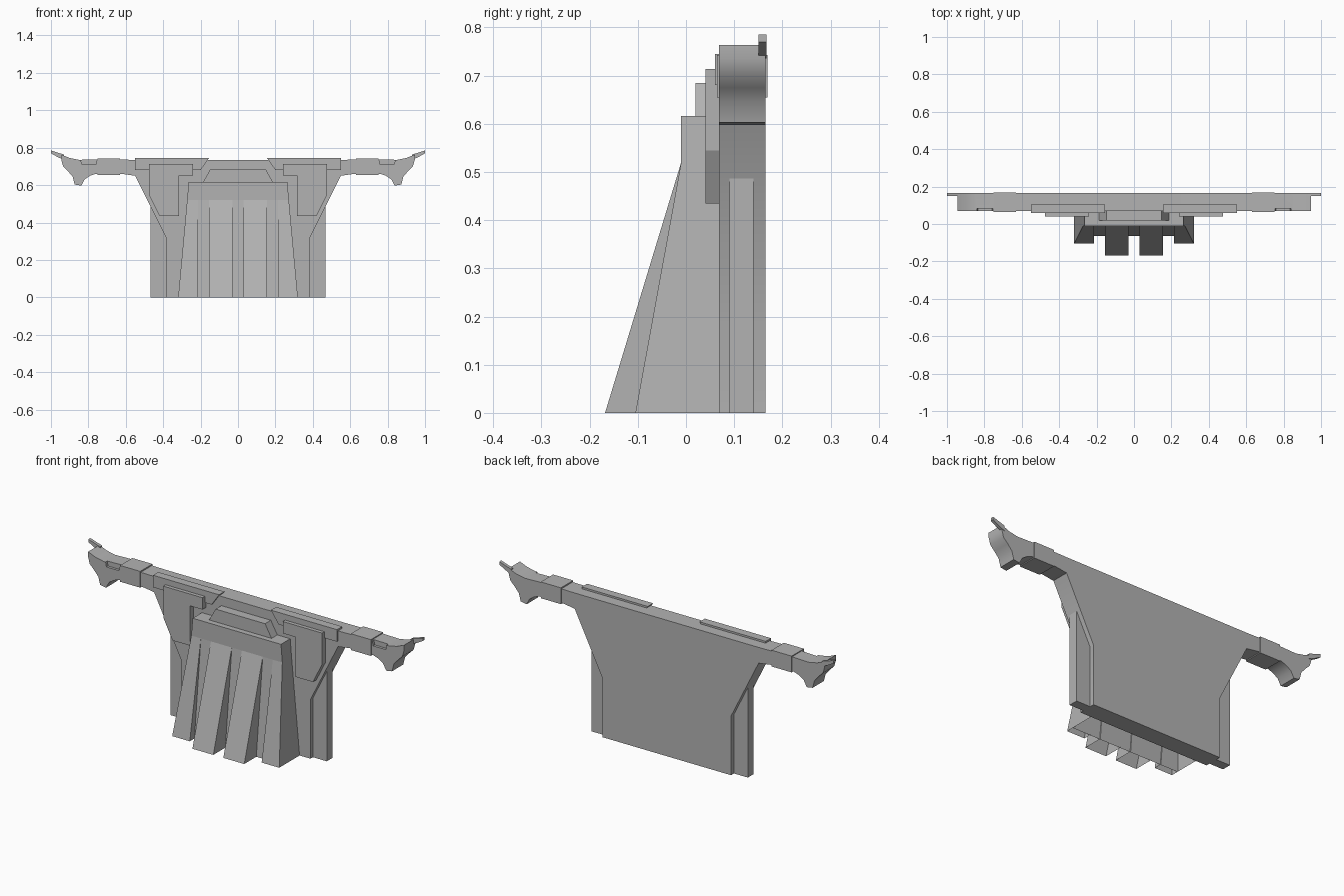
import bpy, bmesh, math

cube = bpy.data.objects.get("Cube")
if cube:
    bpy.data.objects.remove(cube)

grey = bpy.data.materials.new("stone_grey")
grey.use_nodes = True
tone = (0.45, 0.45, 0.45, 1)
grey.diffuse_color = tone
grey.node_tree.nodes["Principled BSDF"].inputs["Base Color"].default_value = tone


def finish(name, bm, smooth=False):
    bmesh.ops.recalc_face_normals(bm, faces=bm.faces)
    mesh = bpy.data.meshes.new(name)
    bm.to_mesh(mesh)
    bm.free()
    mesh.materials.append(grey)
    ob = bpy.data.objects.new(name, mesh)
    bpy.context.collection.objects.link(ob)
    if smooth:
        bpy.ops.object.select_all(action='DESELECT')
        bpy.context.view_layer.objects.active = ob
        ob.select_set(True)
        bpy.ops.object.shade_smooth_by_angle(angle=math.radians(30))
    return ob


def loft(name, rings, smooth=False, open_start=False):
    """Skin a list of equal-length point rings and cap the ends."""
    bm = bmesh.new()
    vs = [[bm.verts.new(p) for p in ring] for ring in rings]
    n = len(rings[0])
    for a, b in zip(vs, vs[1:]):
        for i in range(n):
            j = (i + 1) % n
            bm.faces.new((a[i], a[j], b[j], b[i]))
    if not open_start:
        bm.faces.new(vs[0])
    bm.faces.new(vs[-1])
    return finish(name, bm, smooth)


def prism(name, outline, y0, y1, smooth=False):
    """Extrude an x-z outline from y0 to y1."""
    return loft(name, [[(x, y, z) for x, z in outline] for y in (y0, y1)], smooth)


def pair(name, outline, y0, y1, smooth=False):
    return [prism(side + name, [(s * x, z) for x, z in outline], y0, y1, smooth)
            for s, side in ((1, "left_"), (-1, "right_"))]


def mirrored(half):
    return half + [(-x, z) for x, z in reversed(half)]


FRONT, BACK = 0.066, 0.165

# Main slab with its flared shoulders and outstretched wings
half = [(0.385, 0), (0.385, 0.32), (0.55, 0.65), (0.62, 0.66), (0.76, 0.66),
        (0.79, 0.65), (0.82, 0.63), (0.838, 0.597), (0.873, 0.603), (0.884, 0.645),
        (0.91, 0.675), (0.935, 0.70), (0.945, 0.735), (0.945, 0.763), (0.90, 0.745),
        (0.85, 0.735), (0.75, 0.738), (0.55, 0.735)]
slab = prism("main_slab", mirrored(half), FRONT + 0.003, BACK, True)

# Shallow notches in the wing fronts
notch = [(0.745, 0.78), (0.85, 0.78), (0.835, 0.71), (0.76, 0.71)]
for cutter in pair("notch_cutter", notch, 0.03, 0.083):
    cutter.hide_render = True
    mod = slab.modifiers.new("notch", 'BOOLEAN')
    mod.object = cutter
    mod.solver = 'EXACT'
    bpy.context.view_layer.objects.active = slab
    bpy.ops.object.modifier_apply(modifier=mod.name)
    bpy.data.objects.remove(cutter)

# Bands around the wings, upswept tips, shoulder strips and hanging panels
pair("wing_band", [(0.63, 0.655), (0.75, 0.655), (0.75, 0.743), (0.63, 0.743)], 0.064, 0.169)
pair("wing_tip", [(0.93, 0.735), (0.965, 0.75), (1.0, 0.77), (1.0, 0.785), (0.93, 0.763)],
     0.15, 0.167, True)
pair("shoulder_strip", [(0.155, 0.745), (0.55, 0.745), (0.55, 0.68), (0.20, 0.68)], 0.06, 0.105)
pair("hanging_panel", [(0.24, 0.714), (0.475, 0.714), (0.475, 0.545), (0.42, 0.435),
                       (0.315, 0.435), (0.315, 0.65), (0.24, 0.65)], 0.04, 0.075)

# Thin side columns tucked under the shoulders
pair("side_column", [(0.37, 0), (0.468, 0), (0.468, 0.487), (0.37, 0.30)], 0.09, 0.14)

# Central tapering block, open underneath
def block_ring(z, w, y):
    return [(-w, y, z), (w, y, z), (w, 0.07, z), (-w, 0.07, z)]

loft("central_block", [block_ring(0, 0.32, -0.065), block_ring(0.52, 0.272, -0.01),
                       block_ring(0.616, 0.264, -0.01)], open_start=True)
prism("block_crest", mirrored([(0.19, 0.61), (0.148, 0.685)]), 0.02, 0.075)

# Sloping buttress ribs, open underneath
def rib(name, x0, x1, top0, top1, y):
    bm = bmesh.new()
    base0, base1 = (bm.verts.new((x, y, 0)) for x in (x0, x1))
    in0, in1 = (bm.verts.new((x, -0.06, 0)) for x in (x0, x1))
    peak0, peak1 = (bm.verts.new((x, -0.01, 0.52)) for x in (top0, top1))
    bm.faces.new((base0, base1, peak1, peak0))
    bm.faces.new((base0, peak0, in0))
    bm.faces.new((base1, in1, peak1))
    bm.faces.new((in0, in1, peak1, peak0))
    finish(name, bm)

for s, side in ((1, "left"), (-1, "right")):
    rib(side + "_inner_rib", s * 0.03, s * 0.155, s * 0.03, s * 0.155, -0.168)
    rib(side + "_outer_rib", s * 0.215, s * 0.32, s * 0.215, s * 0.272, -0.105)
